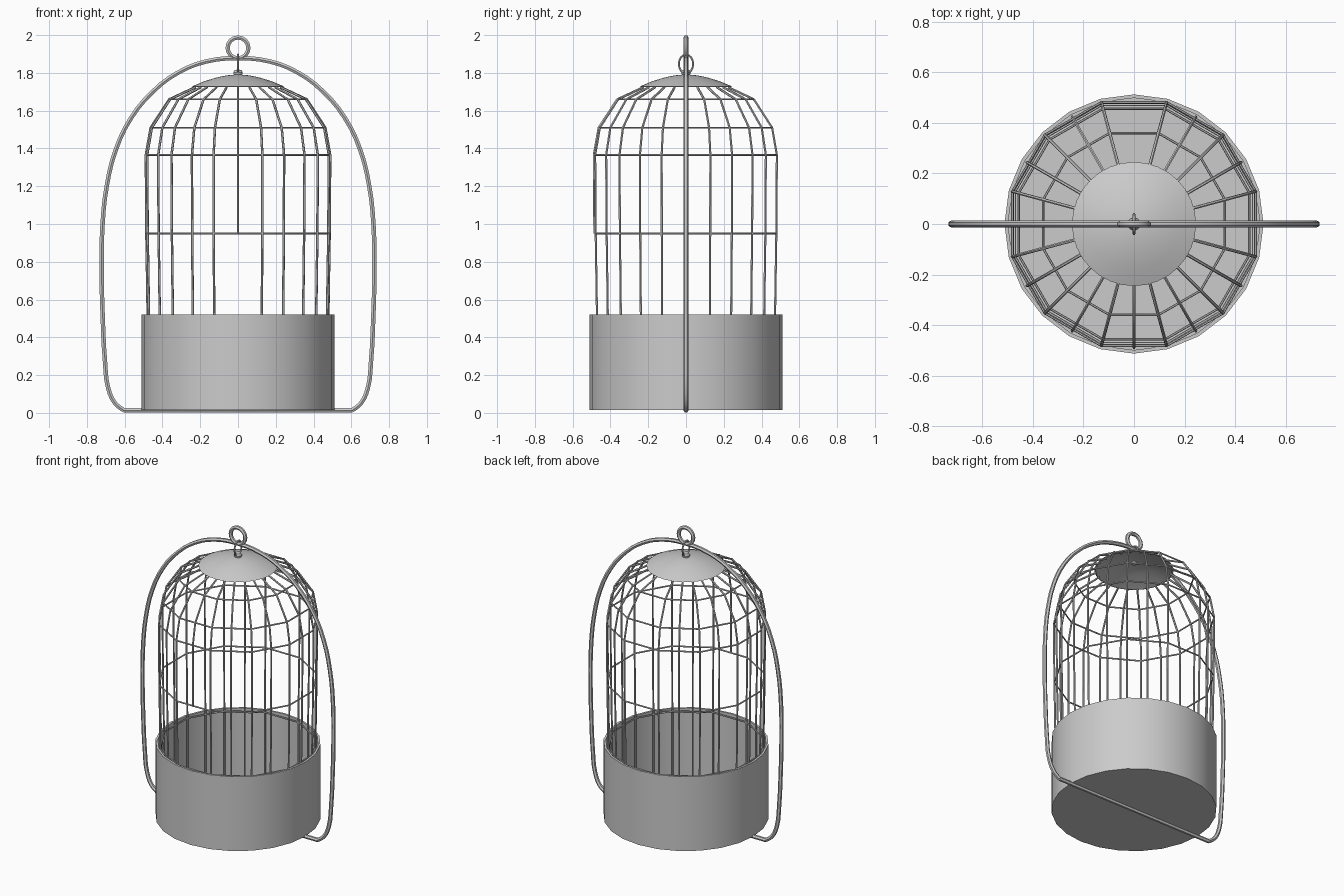
import bpy, bmesh, math
from math import sin, cos, pi, radians

if "Cube" in bpy.data.objects:
    bpy.data.objects.remove(bpy.data.objects["Cube"])


def select(ob):
    bpy.ops.object.select_all(action='DESELECT')
    ob.select_set(True)
    bpy.context.view_layer.objects.active = ob


def wire(name, paths, radius, closed=False, smooth_path=False):
    """Round wire along one or more paths, turned into a mesh."""
    cu = bpy.data.curves.new(name, 'CURVE')
    cu.dimensions = '3D'
    cu.bevel_depth = radius
    cu.bevel_resolution = 1
    cu.resolution_u = 3
    cu.use_fill_caps = True
    for pts in paths:
        if smooth_path:
            sp = cu.splines.new('BEZIER')
            sp.bezier_points.add(len(pts) - 1)
            for p, co in zip(sp.bezier_points, pts):
                p.co = co
                p.handle_left_type = p.handle_right_type = 'AUTO'
        else:
            sp = cu.splines.new('POLY')
            sp.points.add(len(pts) - 1)
            for p, co in zip(sp.points, pts):
                p.co = (*co, 1)
        sp.use_cyclic_u = closed
    ob = bpy.data.objects.new(name, cu)
    bpy.context.collection.objects.link(ob)
    select(ob)
    bpy.ops.object.convert(target='MESH')
    bpy.ops.object.shade_smooth_by_angle(angle=radians(50))


def lathe(name, profile, sides):
    """Spin an (r, z) profile about the z axis."""
    bm = bmesh.new()
    vs = [bm.verts.new((r, 0, z)) for r, z in profile]
    es = [bm.edges.new(e) for e in zip(vs, vs[1:])]
    bmesh.ops.spin(bm, geom=vs + es, cent=(0, 0, 0), axis=(0, 0, 1),
                   angle=2 * pi, steps=sides)
    bmesh.ops.remove_doubles(bm, verts=bm.verts, dist=1e-4)
    bmesh.ops.recalc_face_normals(bm, faces=bm.faces)
    me = bpy.data.meshes.new(name)
    bm.to_mesh(me)
    bm.free()
    ob = bpy.data.objects.new(name, me)
    bpy.context.collection.objects.link(ob)
    select(ob)
    bpy.ops.object.shade_smooth_by_angle(angle=radians(35))


# base pan with thin wall and floor
lathe("base_pan", [(0, 0.014), (0.512, 0.014), (0.512, 0.522), (0.498, 0.522),
                   (0.498, 0.026), (0, 0.026)], 24)

# shallow roof cap, open underneath
lathe("roof_cap", [(0, 1.792), (0.06, 1.787), (0.12, 1.774), (0.18, 1.755),
                   (0.245, 1.728), (0.238, 1.725), (0.12, 1.766), (0, 1.784)], 32)

# vertical bars every 15 degrees, bending in under the cap
rib = [(0.488, 0.026), (0.488, 0.52), (0.495, 0.95), (0.498, 1.365),
       (0.472, 1.51), (0.372, 1.66), (0.232, 1.724)]
bars = []
for i in range(24):
    if i == 6:                      # no bar at the back centre
        continue
    a = radians(15 * i)
    k = 1.0 if i % 2 else 0.98      # even bars sit on the flats of the hoops
    pts = rib[2:] if i == 18 else rib   # short front bar over the opening
    bars.append([(r * k * cos(a), r * k * sin(a), z) for r, z in pts])
wire("cage_bars", bars, 0.0065)

# twelve-sided hoops
hoops = [[(r * cos(radians(15 + 30 * i)), r * sin(radians(15 + 30 * i)), z)
          for i in range(12)]
         for r, z in [(0.488, 0.51)] + rib[2:6]]
wire("cage_hoops", hoops, 0.005, closed=True)

# outer hanging frame, smooth arch closed by a straight bottom bar
half = [(0.605, 0.014), (0.65, 0.05), (0.687, 0.13), (0.704, 0.27), (0.716, 0.50),
        (0.722, 0.75), (0.717, 1.0), (0.695, 1.2), (0.648, 1.39), (0.567, 1.56),
        (0.452, 1.70), (0.32, 1.80), (0.17, 1.86)]
arch = [(x, 0, z) for x, z in half] + [(0, 0, 1.878)] \
    + [(-x, 0, z) for x, z in reversed(half)]
wire("hanging_frame", [arch], 0.0135, smooth_path=True)
wire("frame_bottom_bar", [[(-0.605, 0, 0.0135), (0.605, 0, 0.0135)]], 0.0135)

# top ring and the small link below it
wire("top_ring", [[(0.055 * sin(t * pi / 8), 0, 1.932 + 0.055 * cos(t * pi / 8))
                   for t in range(16)]], 0.013, closed=True)
wire("link_ring", [[(0, 0.038 * sin(t * pi / 8), 1.847 + 0.05 * cos(t * pi / 8))
                    for t in range(16)]], 0.006, closed=True)

# knob through the cap
lathe("cap_knob", [(0, 1.768), (0.018, 1.772), (0.022, 1.79), (0.025, 1.802),
                   (0.018, 1.815), (0, 1.818)], 12)
